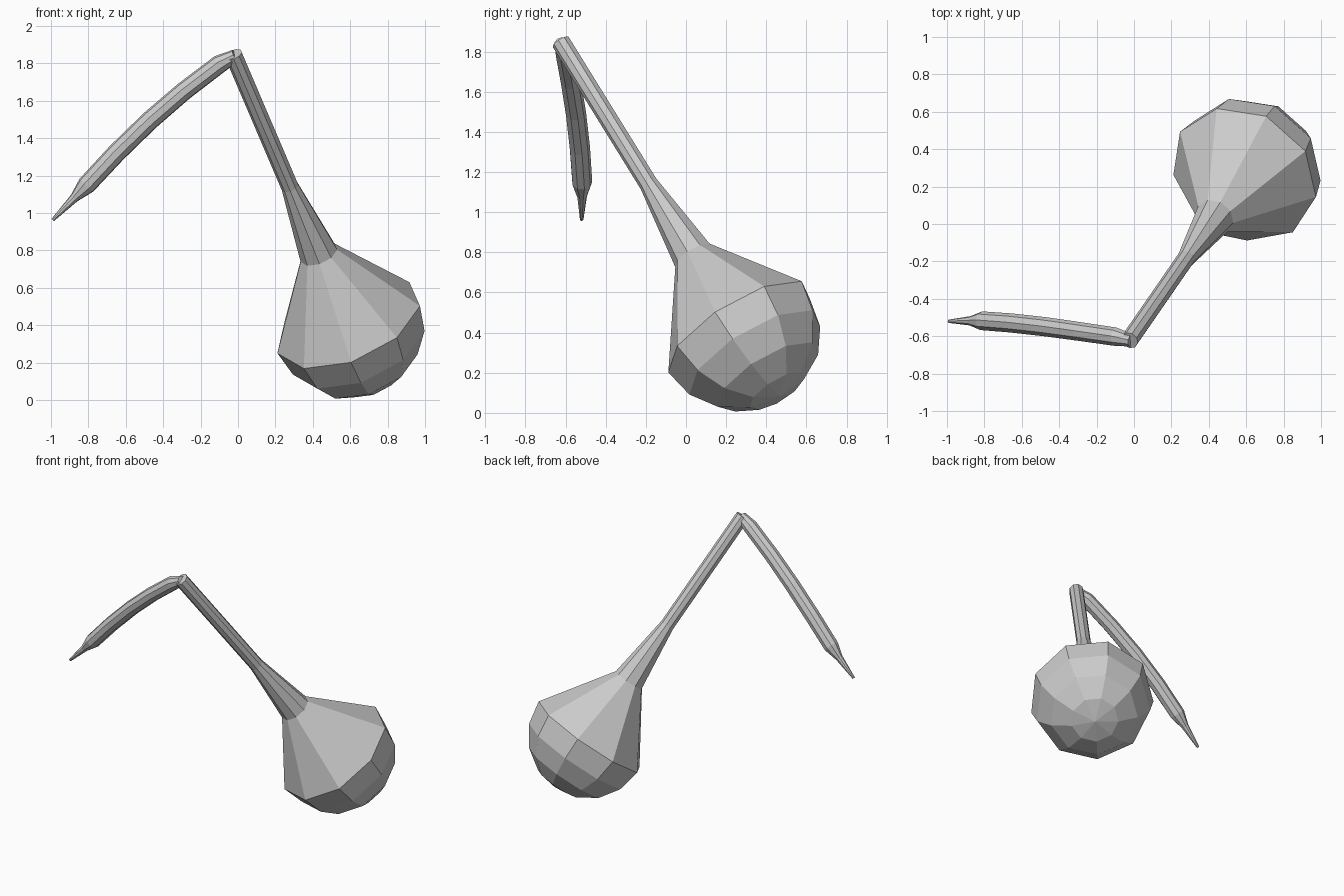
import bpy, bmesh, math
from mathutils import Vector

if "Cube" in bpy.data.objects:
    bpy.data.objects.remove(bpy.data.objects["Cube"])

SIDES = 9


def tube(name, rings, ref, pole=None):
    """Skin a 9-sided faceted tube through (centre, radius) rings."""
    bm = bmesh.new()
    pts = [Vector(c) for c, _ in rings]
    loops = []
    for i, (c, r) in enumerate(rings):
        tangent = (pts[min(i + 1, len(pts) - 1)] - pts[max(i - 1, 0)]).normalized()
        u = (ref - tangent * ref.dot(tangent)).normalized()
        v = tangent.cross(u)
        loops.append([bm.verts.new(pts[i] + r * (math.cos(a) * u + math.sin(a) * v))
                      for a in (2 * math.pi * k / SIDES for k in range(SIDES))])
    for a, b in zip(loops, loops[1:]):
        for k in range(SIDES):
            n = (k + 1) % SIDES
            bm.faces.new((a[k], a[n], b[n], b[k]))
    # End caps, with an optional pole on the last ring
    bm.faces.new(loops[0][::-1])
    if pole is not None:
        p = bm.verts.new(pole)
        for k in range(SIDES):
            bm.faces.new((loops[-1][k], loops[-1][(k + 1) % SIDES], p))
    else:
        bm.faces.new(loops[-1])
    bmesh.ops.recalc_face_normals(bm, faces=bm.faces)
    mesh = bpy.data.meshes.new(name)
    bm.to_mesh(mesh)
    bm.free()
    obj = bpy.data.objects.new(name, mesh)
    bpy.context.collection.objects.link(obj)
    return obj


# Bulb and straight stem along one tilted axis
centre = Vector((0.589, 0.265, 0.413))
axis = Vector((0.342, 0.495, -0.80)).normalized()
R = 0.412
profile = [(-1.795, 0.048), (-0.909, 0.048), (-0.46, 0.106)]
profile += [(R * math.sin(math.radians(d)), R * math.cos(math.radians(d)))
            for d in (0, 22.5, 45, 67.5)]
tube("bulb_and_stem", [(centre + axis * t, r) for t, r in profile],
     Vector((0.327, 0.123, 0.221)), centre + axis * R)

# Curved arm hanging from the stem top, ending in a thin point
tube("bent_arm", [
    ((-0.015, -0.622, 1.84), 0.035),
    ((-0.097, -0.603, 1.797), 0.05),
    ((-0.29, -0.575, 1.65), 0.051),
    ((-0.47, -0.55, 1.495), 0.052),
    ((-0.65, -0.53, 1.32), 0.052),
    ((-0.81, -0.518, 1.148), 0.051),
    ((-0.875, -0.518, 1.08), 0.025),
    ((-0.99, -0.52, 0.963), 0.009),
], Vector((0, 1, 0.1)))
